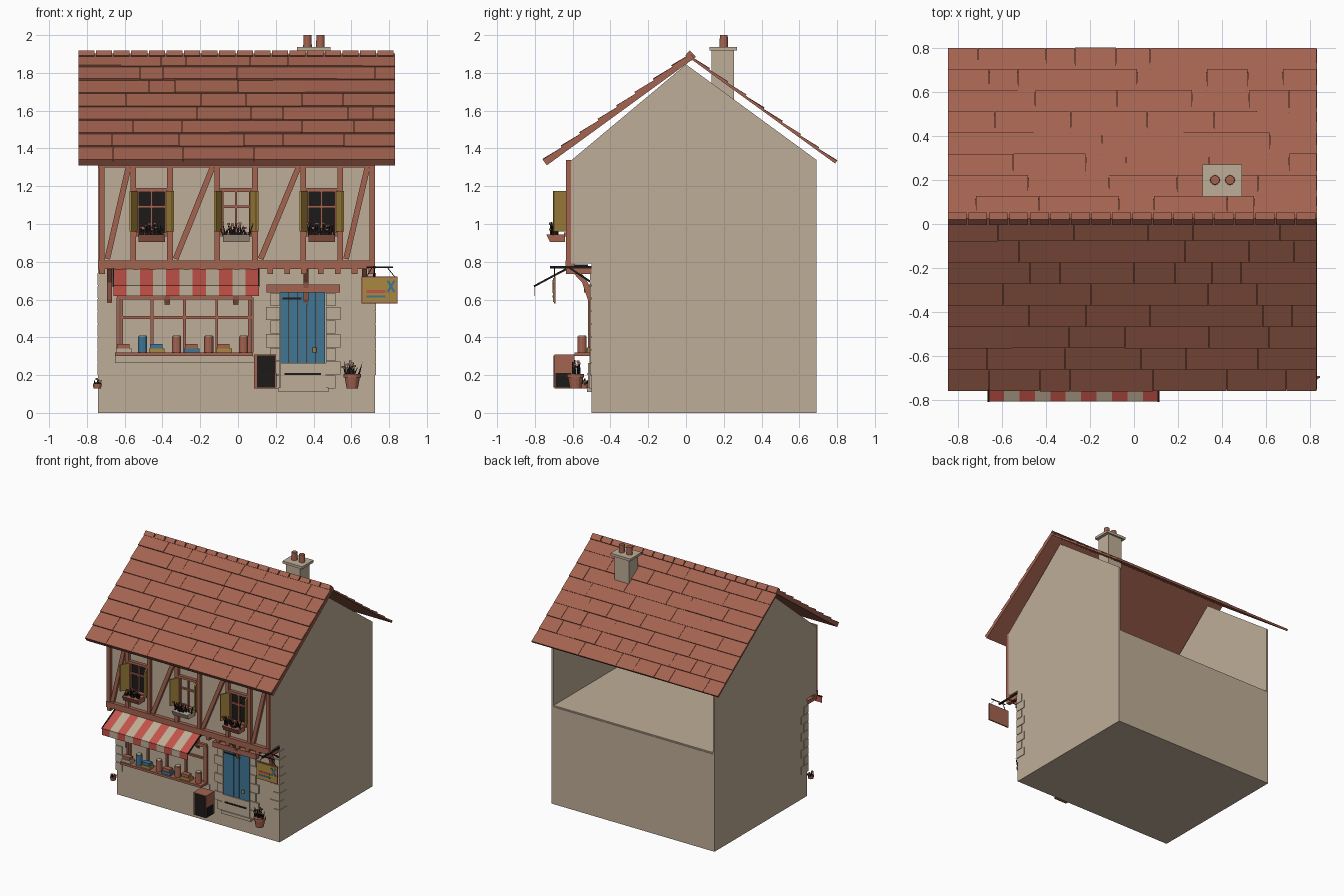
import bpy, bmesh, math, random
from mathutils import Vector

random.seed(4)
old = bpy.data.objects.get("Cube")
if old:
    bpy.data.objects.remove(old, do_unlink=True)


def material(name, rgb):
    m = bpy.data.materials.new(name)
    m.use_nodes = True
    m.diffuse_color = (*rgb, 1)
    m.node_tree.nodes["Principled BSDF"].inputs["Base Color"].default_value = (*rgb, 1)
    return m


PLASTER = material("plaster", (0.52, 0.42, 0.31))
CLAY = material("terracotta", (0.37, 0.125, 0.08))
BLUE = material("door blue", (0.05, 0.18, 0.3))
MUSTARD = material("mustard", (0.4, 0.25, 0.05))
RED = material("awning red", (0.55, 0.085, 0.065))
BLACK = material("black", (0.012, 0.011, 0.01))


# A solid is a profile extruded along an axis: x takes (y, z), y takes (x, z), z takes (x, y)
def prism(axis, pts, a, b, mat, taper=1):
    return axis, pts, a, b, mat, taper


def box(x0, x1, y0, y1, z0, z1, mat):
    return prism(2, [(x0, y0), (x1, y0), (x1, y1), (x0, y1)], z0, z1, mat)


def rod(x, y, r, z0, z1, mat, taper=1, n=12):
    ring = [(x + r * math.cos(k * math.tau / n), y + r * math.sin(k * math.tau / n)) for k in range(n)]
    return prism(2, ring, z0, z1, mat, taper)


def strip(axis, p, q, t, a, b, mat):
    p, q = Vector(p), Vector(q)
    n = (q - p).normalized().orthogonal() * t / 2
    return prism(axis, [p + n, q + n, q - n, p - n], a, b, mat)


def tuft(x, y, z, w, h, count):
    out = []
    for k in range(count):
        bx, by = x + random.uniform(-w, w), y + random.uniform(-0.02, 0.02)
        tip = bx + random.uniform(-0.025, 0.025)
        tall = h * random.uniform(0.5, 1)
        out.append(prism(1, [(bx - 0.006, z), (bx + 0.006, z), (tip, z + tall)], by, by + 0.006, BLACK))
        if k % 3 == 0:
            out.append(box(tip - 0.007, tip + 0.007, by - 0.007, by + 0.007, z + tall - 0.01, z + tall, CLAY))
    return out


def part(name, solids):
    bm = bmesh.new()
    mats = []
    for axis, pts, a, b, mat, taper in solids:
        if mat not in mats:
            mats.append(mat)
        mid = sum((Vector(p) for p in pts), Vector((0, 0))) / len(pts)
        rings = []
        for t, s in ((a, 1), (b, taper)):
            ring = []
            for p in pts:
                c = list(mid + (Vector(p) - mid) * s)
                c.insert(axis, t)
                ring.append(bm.verts.new(c))
            rings.append(ring)
        lo, hi = rings
        n = len(pts)
        faces = [bm.faces.new(lo), bm.faces.new(hi)]
        faces += [bm.faces.new((lo[k], lo[(k + 1) % n], hi[(k + 1) % n], hi[k])) for k in range(n)]
        for f in faces:
            f.material_index = mats.index(mat)
    bmesh.ops.recalc_face_normals(bm, faces=bm.faces[:])
    mesh = bpy.data.meshes.new(name)
    bm.to_mesh(mesh)
    bm.free()
    for m in mats:
        mesh.materials.append(m)
    ob = bpy.data.objects.new(name, mesh)
    bpy.context.collection.objects.link(ob)
    return ob


# Walls: solid ground floor, upper room open at the back
L, R, FRONT, JETTY, BACK = -0.74, 0.725, -0.5, -0.61, 0.69
part("ground_floor", [box(L, R, FRONT, BACK, 0, 0.79, PLASTER)])
part("upper_floor", [box(L, R, JETTY, BACK - 0.005, 0.79, 0.8, PLASTER)])
part("upper_front_wall", [box(L, R, JETTY, JETTY + 0.02, 0.8, 1.34, PLASTER)])
gable = [(JETTY, 0.79), (JETTY, 1.335), (0, 1.845), (BACK, 1.34), (BACK, 0.79)]
part("left_gable", [prism(0, gable, R - 0.015, R, PLASTER)])
part("right_gable", [prism(0, gable, L, L + 0.015, PLASTER)])


# Roof slopes: a base slab carrying courses of overlapping tiles
def slope(name, eave, ridge, base, tile, lift):
    e, r = Vector(eave), Vector(ridge)
    d = r - e
    n = Vector((-d.y, d.x)).normalized()
    if n.y < 0:
        n = -n
    x0, x1, rows = -0.845, 0.832, 8
    solids = [prism(0, [e - n * tile, r - n * tile, r - n * (tile + base), e - n * (tile + base)], x0, x1, CLAY)]
    for row in range(rows):
        s0, s1 = e + d * row / rows, e + d * min(1, (row + 1.1) / rows)
        x = x0
        while x < x1:
            end = x + random.uniform(0.12, 0.4)
            if x1 - end < 0.1:
                end = x1
            top = n * random.uniform(-lift, lift)
            pts = [s0 - n * tile, s0 + top, s1 - n * tile * 0.7, s1 - n * tile]
            solids.append(prism(0, pts, x, end - 0.002, CLAY))
            x = end
    part(name, solids)


slope("front_roof", (-0.76, 1.343), (0.02, 1.91), 0.026, 0.014, 0.002)
slope("back_roof", (0.8, 1.335), (0.03, 1.893), 0.008, 0.01, 0.003)
step = 1.677 / 18
part("ridge_tiles", [prism(0, [(-0.005, 1.892), (0.02, 1.918), (0.052, 1.885), (0.03, 1.865)],
                           -0.845 + k * step, -0.853 + (k + 1) * step, CLAY) for k in range(18)])

# Chimney
part("chimney", [box(0.335, 0.465, 0.135, 0.255, 1.66, 1.92, PLASTER),
                 box(0.312, 0.49, 0.125, 0.27, 1.918, 1.938, PLASTER)]
     + [rod(x, 0.2, 0.023, 1.935, 2, CLAY, 0.9) for x in (0.368, 0.436)])

# Timber framing on the jetty
F = JETTY - 0.025
posts = [-0.722, -0.555, -0.36, -0.11, 0.09, 0.345, 0.542, 0.71]
timber = [box(x - 0.015, x + 0.015, F, JETTY, 0.8, 1.32, CLAY) for x in posts]
timber += [box(L, R, F, JETTY, 1.3, 1.34, CLAY), box(L, R, F - 0.004, JETTY + 0.02, 0.762, 0.808, CLAY)]
for k in range(0, 8, 2):
    timber.append(strip(1, (posts[k] + 0.03, 0.815), (posts[k + 1] - 0.025, 1.3), 0.03, F + 0.004, JETTY, CLAY))
part("timber_frame", timber)
part("joist_ends", [box(x - 0.015, x + 0.015, F, FRONT, 0.735, 0.765, CLAY)
                    for x in (L + 0.02 + k * 0.0891 for k in range(17))])
curve = [(-0.5, 0.57), (-0.52, 0.6), (-0.55, 0.69), (-0.62, 0.765), (-0.575, 0.765), (-0.53, 0.71), (-0.5, 0.65)]
part("jetty_brackets", [prism(0, curve, x - 0.014, x + 0.014, CLAY) for x in (-0.68, -0.375, -0.012, 0.36, 0.67)])

# Upper windows with open shutters and flower boxes
for name, cx, pane in (("right", -0.457, BLACK), ("middle", -0.01, PLASTER), ("left", 0.443, BLACK)):
    w = 0.083
    solids = [box(cx - w, cx + w, JETTY - 0.006, JETTY, 0.95, 1.18, pane),
              box(cx - w, cx + w, F, JETTY, 1.17, 1.19, CLAY),
              box(cx - w, cx + w, F - 0.01, JETTY, 0.935, 0.955, CLAY),
              box(cx - 0.005, cx + 0.005, F + 0.005, JETTY, 0.95, 1.18, CLAY),
              box(cx - w, cx + w, F + 0.005, JETTY, 1.085, 1.097, CLAY)]
    solids += [box(cx + s * 0.075 - 0.008, cx + s * 0.075 + 0.008, F, JETTY, 0.95, 1.18, CLAY) for s in (-1, 1)]
    part(name + "_upper_window", solids)
    part(name + "_shutters", [strip(2, (cx + s * 0.08, F), (cx + s * 0.112, F - 0.067), 0.012, 0.96, 1.175, MUSTARD)
                              for s in (-1, 1)])
    trough = [(-0.64, 0.905), (-0.72, 0.905), (-0.74, 0.945), (-0.64, 0.945)]
    part(name + "_flower_box", [prism(0, trough, cx - 0.07, cx + 0.07, PLASTER if pane is PLASTER else CLAY)]
         + tuft(cx, -0.7, 0.94, 0.07, 0.07, 26))

# Shop window, sill and goods
shop = [box(-0.65, 0.08, -0.59, FRONT, 0.302, 0.32, CLAY), box(-0.64, 0.075, -0.52, FRONT, 0.6, 0.625, CLAY),
        box(-0.64, 0.075, -0.515, FRONT, 0.498, 0.512, CLAY), box(-0.65, 0.1, -0.508, FRONT, 0.265, 0.302, PLASTER)]
shop += [box(x - 0.007, x + 0.007, -0.518, FRONT, 0.32, 0.61, CLAY) for x in (-0.635, -0.615, -0.455, -0.283, -0.112, 0.06, 0.075)]
part("shop_window", shop)
goods = []
colours = [PLASTER, BLUE, MUSTARD, CLAY, BLUE, CLAY, MUSTARD, CLAY]
for k, (x, mat) in enumerate(zip((-0.605, -0.505, -0.43, -0.325, -0.245, -0.155, -0.075, 0.03), colours)):
    if k % 2:
        goods += [rod(x, -0.55, 0.024, 0.32, 0.405, mat), rod(x, -0.55, 0.02, 0.4, 0.41, PLASTER)]
    else:
        goods += [box(x - 0.042, x + 0.042, -0.575, -0.525, 0.32, 0.342, mat),
                  box(x - 0.036, x + 0.03, -0.57, -0.53, 0.342, 0.365, colours[k - 1])]
part("shop_goods", goods)

# Striped awning with hanging valance and side rods
awning = []
for k in range(11):
    x = -0.66 + k * 0.07
    mat = PLASTER if k % 2 else RED
    awning += [strip(0, (-0.6, 0.775), (-0.803, 0.672), 0.005, x, x + 0.07, mat),
               box(x, x + 0.07, -0.806, -0.802, 0.62, 0.672, mat)]
part("awning", awning)
part("awning_rods", [strip(0, (-0.52, 0.78), (-0.6, 0.78), 0.01, x, x + 0.008, BLACK) for x in (-0.665, 0.107)]
     + [strip(0, (-0.595, 0.783), (-0.805, 0.67), 0.01, x, x + 0.008, BLACK) for x in (-0.665, 0.107)])

# Door with planks, straps, stone surround and step
door = [box(0.226 + k * 0.0475, 0.271 + k * 0.0475, -0.51, FRONT, 0.25, 0.65, BLUE) for k in range(5)]
door += [box(0.235, 0.335, -0.514, FRONT, 0.6, 0.612, BLACK), rod(0.405, -0.515, 0.01, 0.32, 0.345, MUSTARD)]
part("door", door)
part("door_lintel", [box(0.15, 0.54, -0.54, FRONT, 0.638, 0.68, CLAY)])
part("door_step", [box(0.225, 0.465, -0.518, FRONT, 0.13, 0.265, PLASTER), box(0.215, 0.48, -0.525, FRONT, 0.11, 0.135, PLASTER),
                   box(0.245, 0.44, -0.522, FRONT, 0.2, 0.212, BLACK)])
stones = []
for k in range(7):
    z, wide = 0.13 + k * 0.0725, 0.05 + 0.025 * (k % 2)
    stones += [box(0.222 - wide, 0.222, -0.512, FRONT, z, z + 0.069, PLASTER),
               box(0.467, 0.467 + wide, -0.512, FRONT, z, z + 0.069, PLASTER)]
part("door_surround", stones)

# Corner stones
quoins = []
for k in range(8):
    z, a, b = 0.2 + k * 0.068, (0.05, 0.085)[k % 2], (0.08, 0.05)[k % 2]
    quoins += [box(L - 0.005, L + a, -0.507, FRONT + b, z, z + 0.064, PLASTER),
               box(R - a, R + 0.005, -0.507, FRONT + b, z, z + 0.064, PLASTER)]
part("corner_stones", quoins)

# Hanging sign and its iron arm
sign = [box(0.655, 0.845, -0.7, -0.69, 0.58, 0.722, CLAY), box(0.662, 0.838, -0.704, -0.7, 0.587, 0.715, MUSTARD),
        box(0.68, 0.78, -0.707, -0.704, 0.635, 0.65, RED), box(0.68, 0.78, -0.707, -0.704, 0.61, 0.622, BLUE)]
sign += [strip(1, (0.81 - s * 0.018, 0.64), (0.81 + s * 0.018, 0.7), 0.012, -0.707, -0.704, BLUE) for s in (-1, 1)]
part("hanging_sign", sign)
part("sign_arm", [box(0.715, 0.727, -0.72, FRONT, 0.765, 0.777, BLACK), box(0.68, 0.82, -0.7, -0.694, 0.768, 0.774, BLACK),
                  strip(0, (-0.5, 0.69), (-0.62, 0.77), 0.01, 0.716, 0.726, BLACK),
                  strip(1, (0.71, 0.77), (0.68, 0.72), 0.004, -0.698, -0.694, BLACK),
                  strip(1, (0.79, 0.77), (0.83, 0.72), 0.004, -0.698, -0.694, BLACK)])

# Crate and potted plants beside the door
part("crate", [box(0.085, 0.2, -0.695, -0.59, 0.13, 0.31, CLAY), box(0.1, 0.195, -0.702, -0.695, 0.135, 0.305, BLACK),
               box(0.2, 0.205, -0.69, -0.61, 0.135, 0.21, BLACK)])
part("door_plant", [rod(0.605, -0.585, 0.03, 0.13, 0.19, CLAY, 1.35), rod(0.605, -0.585, 0.046, 0.187, 0.205, CLAY)]
     + tuft(0.605, -0.585, 0.2, 0.035, 0.08, 16))
part("corner_plant", [rod(-0.745, -0.54, 0.02, 0.13, 0.155, CLAY, 1.2)] + tuft(-0.745, -0.54, 0.15, 0.02, 0.04, 8))
